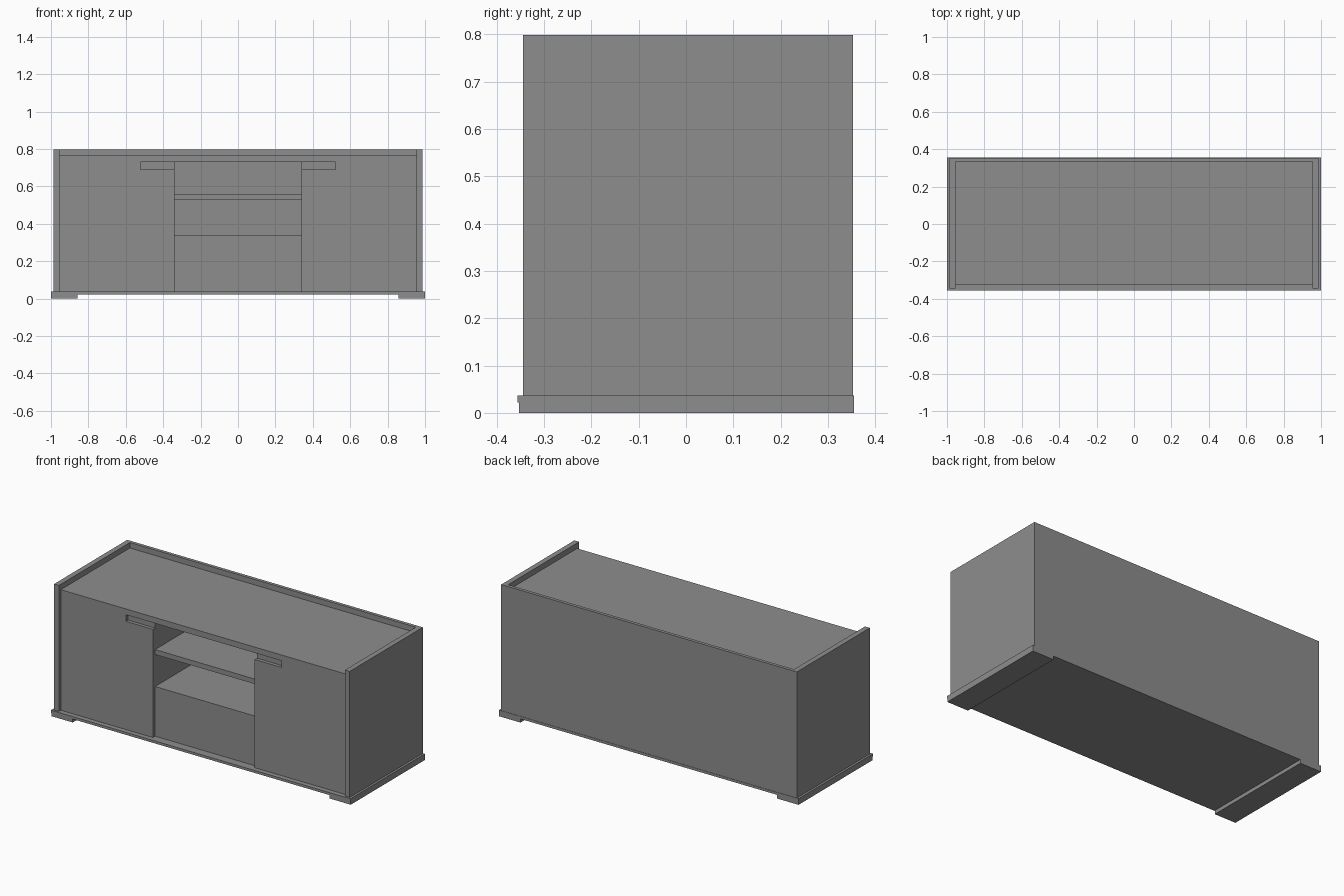
import bpy, bmesh

cube = bpy.data.objects.get("Cube")
if cube:
    bpy.data.objects.remove(cube, do_unlink=True)

GREY = (0.27, 0.27, 0.27, 1)
mat = bpy.data.materials.new("plain grey")
mat.use_nodes = True
mat.diffuse_color = GREY
mat.node_tree.nodes["Principled BSDF"].inputs["Base Color"].default_value = GREY


def finish(name, bm):
    bmesh.ops.recalc_face_normals(bm, faces=bm.faces)
    mesh = bpy.data.meshes.new(name)
    bm.to_mesh(mesh)
    bm.free()
    mesh.materials.append(mat)
    ob = bpy.data.objects.new(name, mesh)
    bpy.context.collection.objects.link(ob)
    return ob


def board(name, x, y, z):
    """Box given by its (low, high) extent on each axis."""
    bm = bmesh.new()
    bmesh.ops.create_cube(bm, size=1)
    for v in bm.verts:
        v.co = [(a + b) / 2 + c * (b - a) for c, (a, b) in zip(v.co, (x, y, z))]
    return finish(name, bm)


def pair(name, x, y, z):
    """Matching boards on the left (+x) and right (-x)."""
    board("left_" + name, x, y, z)
    board("right_" + name, (-x[1], -x[0]), y, z)


# Main levels
BASE, RAIL, TOP, RIM = 0.037, 0.73, 0.765, 0.798
FRONT, INNER, REAR, BACK = -0.326, -0.305, 0.333, 0.353
NICHE, WALL = 0.34, 0.955

# Plinth, feet and outer shell
board("base_plate", (-1, 1), (-0.356, 0.355), (0.022, BASE))
pair("foot", (0.857, 1), (-0.353, 0.355), (0, 0.022))
pair("side_panel", (WALL, 0.987), (-0.344, BACK), (BASE, RIM))
board("back_panel", (-WALL, WALL), (REAR, BACK), (BASE, RIM))
board("top_board", (-WALL, WALL), (INNER, REAR), (RAIL, TOP))

# Cupboards either side of the open niche
pair("cupboard", (NICHE, WALL), (INNER, REAR), (BASE, RAIL))
board("lower_drawer", (-NICHE, NICHE), (INNER, REAR), (BASE, 0.337))
board("middle_shelf", (-NICHE, NICHE), (INNER, REAR), (0.53, 0.56))

# Front facing: doors and top rail in one sheet, with notched finger grips
half = [(WALL, TOP), (WALL, BASE), (NICHE, BASE), (NICHE, 0.69), (0.52, 0.69), (0.52, RAIL)]
outline = half + [(-x, z) for x, z in reversed(half)]
bm = bmesh.new()
face = bm.faces.new([bm.verts.new((x, FRONT, z)) for x, z in outline])
solid = bmesh.ops.extrude_face_region(bm, geom=[face], use_keep_orig=True)
moved = [g for g in solid["geom"] if isinstance(g, bmesh.types.BMVert)]
bmesh.ops.translate(bm, verts=moved, vec=(0, INNER - FRONT, 0))
finish("door_front", bm)
